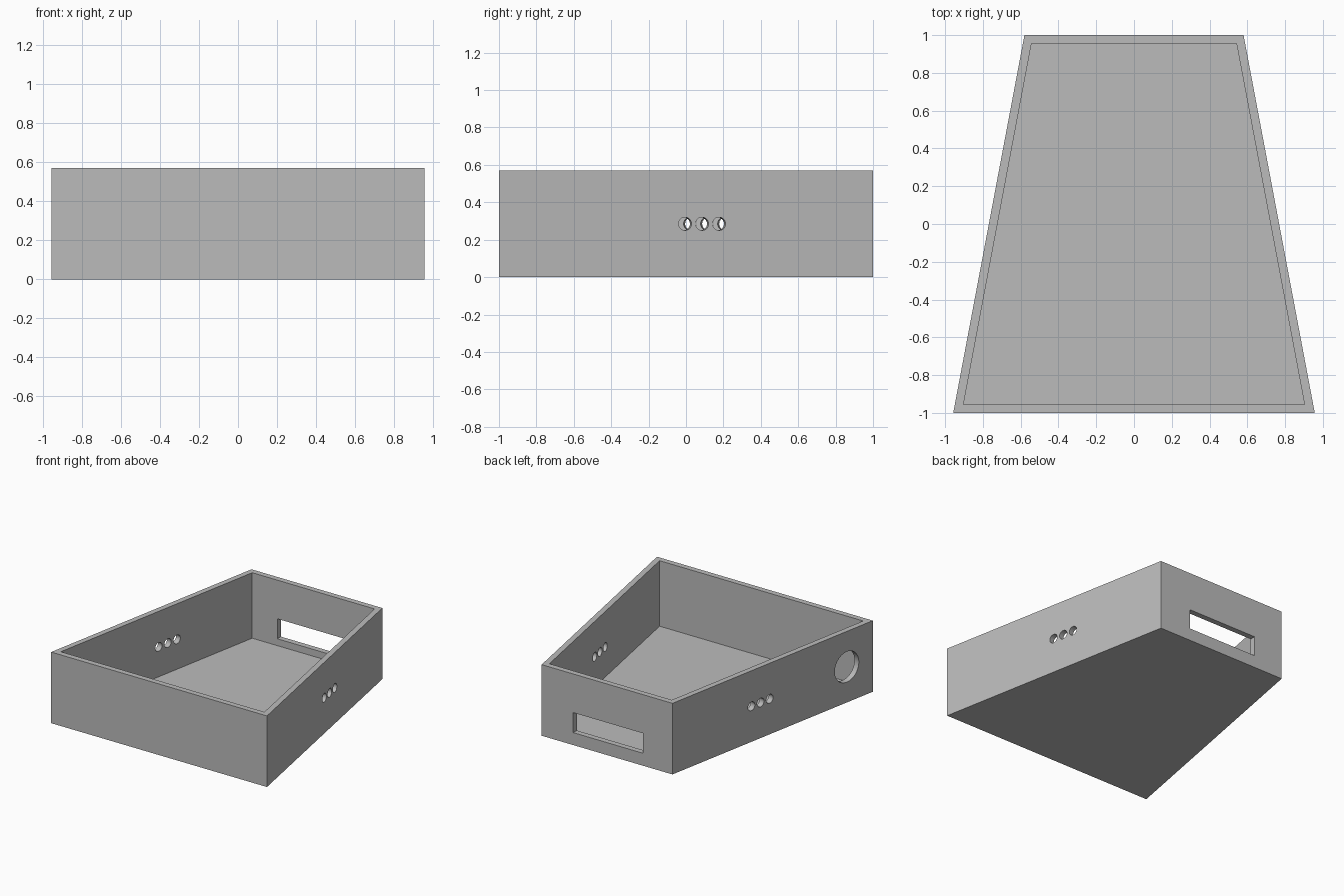
import bpy
import bmesh
from math import pi, atan2, cos, sin
from mathutils import Matrix, Vector

FRONT, BACK, HEIGHT, WALL = 0.957, 0.58, 0.57, 0.045
SLOPE = (FRONT - BACK) / 2
TILT = atan2(FRONT - BACK, 2)

cube = bpy.data.objects.get("Cube")
if cube:
    bpy.data.objects.remove(cube)

grey = bpy.data.materials.new("plain grey")
grey.use_nodes = True
grey.diffuse_color = (0.5, 0.5, 0.5, 1)
grey.node_tree.nodes["Principled BSDF"].inputs["Base Color"].default_value = (0.5, 0.5, 0.5, 1)


def add_object(name, bm):
    mesh = bpy.data.meshes.new(name)
    bmesh.ops.recalc_face_normals(bm, faces=bm.faces)
    bm.to_mesh(mesh)
    bm.free()
    mesh.materials.append(grey)
    obj = bpy.data.objects.new(name, mesh)
    bpy.context.collection.objects.link(obj)
    return obj


def half_width(y):
    return FRONT - SLOPE * (y + 1)


def tapered_block(name, inset, bottom, top):
    """Trapezoid plan moved inwards by inset, then extruded upwards."""
    y = 1 - inset
    side = inset / cos(TILT)
    front, back = half_width(-y) - side, half_width(y) - side
    bm = bmesh.new()
    plan = [(-front, -y), (front, -y), (back, y), (-back, y)]
    face = bm.faces.new([bm.verts.new((px, py, bottom)) for px, py in plan])
    moved = bmesh.ops.extrude_face_region(bm, geom=[face])["geom"]
    bmesh.ops.translate(bm, vec=(0, 0, top - bottom),
                        verts=[v for v in moved if isinstance(v, bmesh.types.BMVert)])
    return add_object(name, bm)


def wall_drill(name, side, y, radius):
    """Cylinder square to a sloping side wall."""
    normal = Vector((side * cos(TILT), sin(TILT), 0))
    bm = bmesh.new()
    place = (Matrix.Translation((side * half_width(y), y, HEIGHT / 2))
             @ normal.to_track_quat("Z", "Y").to_matrix().to_4x4())
    bmesh.ops.create_cone(bm, cap_ends=True, segments=48, radius1=radius,
                          radius2=radius, depth=4 * WALL, matrix=place)
    return add_object(name, bm)


# Open tray with a floor and four walls
tray = tapered_block("tray", 0, 0, HEIGHT)
cutters = [tapered_block("cavity_cutter", WALL, WALL, HEIGHT + 0.2)]

# Three small holes through each side wall
for label, side, start in (("left", 1, -0.005), ("right", -1, 0.03)):
    for i in range(3):
        cutters.append(wall_drill(f"{label}_hole_cutter_{i + 1}", side, start + 0.091 * i, 0.035))

# Large round port near the front of one side
cutters.append(wall_drill("round_port_cutter", -1, -0.74, 0.122))

# Rectangular slot in the back wall
bm = bmesh.new()
bmesh.ops.create_cube(bm, size=1, matrix=Matrix.Translation((-0.01, 1, 0.18))
                      @ Matrix.Diagonal((0.62, 4 * WALL, 0.16, 1)))
cutters.append(add_object("back_slot_cutter", bm))

for cutter in cutters:
    cutter.hide_render = True
    cutter.hide_set(True)
    cut = tray.modifiers.new(cutter.name, "BOOLEAN")
    cut.operation = "DIFFERENCE"
    cut.solver = "EXACT"
    cut.object = cutter

# Apply the cuts, drop the cutters and keep the edges crisp
bpy.context.view_layer.objects.active = tray
tray.select_set(True)
for cutter in cutters:
    bpy.ops.object.modifier_apply(modifier=cutter.name)
    bpy.data.objects.remove(cutter)
bpy.ops.object.shade_smooth_by_angle(angle=pi / 6)
